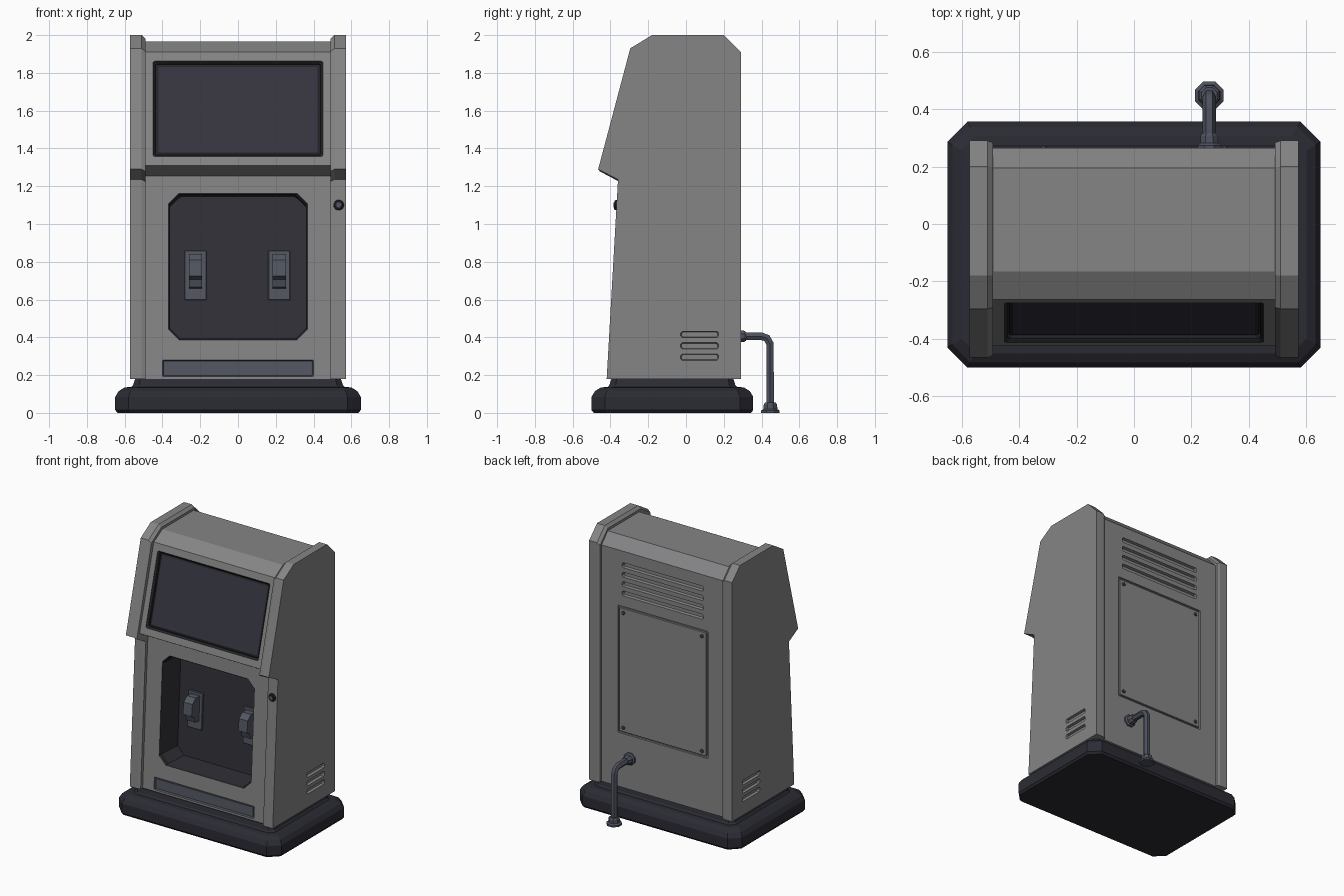
import bpy, bmesh, math
from mathutils import Matrix, Vector

old = bpy.data.objects.get("Cube")
if old:
    bpy.data.objects.remove(old, do_unlink=True)


def material(name, r, g, b):
    m = bpy.data.materials.new(name)
    m.use_nodes = True
    m.diffuse_color = (r, g, b, 1)
    m.node_tree.nodes["Principled BSDF"].inputs["Base Color"].default_value = (r, g, b, 1)
    return m


GREY = material("cabinet grey", 0.235, 0.235, 0.24)
DARK = material("plinth charcoal", 0.024, 0.024, 0.034)
TRIM = material("black trim", 0.018, 0.018, 0.022)
CAVITY = material("recess charcoal", 0.031, 0.031, 0.04)
GLASS = material("screen glass", 0.036, 0.035, 0.05)
SLATE = material("slate metal", 0.085, 0.095, 0.12)
PIPE = material("pipe metal", 0.075, 0.083, 0.11)


def loft(name, rings, mats, matrix=Matrix(), rule=None):
    """Skin equal rings of points; rule(band) picks a material, caps are 'start' and 'end'."""
    rule = rule or (lambda band: 0)
    bm = bmesh.new()
    loops = [[bm.verts.new(matrix @ Vector(p)) for p in ring] for ring in rings]
    bm.faces.new(loops[0][::-1]).material_index = rule("start")
    bm.faces.new(loops[-1]).material_index = rule("end")
    for band, (a, b) in enumerate(zip(loops, loops[1:])):
        for i in range(len(a)):
            j = (i + 1) % len(a)
            bm.faces.new((a[i], a[j], b[j], b[i])).material_index = rule(band)
    bmesh.ops.recalc_face_normals(bm, faces=bm.faces)
    me = bpy.data.meshes.new(name)
    bm.to_mesh(me)
    bm.free()
    for m in mats:
        me.materials.append(m)
    ob = bpy.data.objects.new(name, me)
    bpy.context.collection.objects.link(ob)
    return ob


def frame(origin, u, v):
    """Local axes on a surface: u across, v up, n outward."""
    u, v = Vector(u).normalized(), Vector(v).normalized()
    return Matrix.Translation(origin) @ Matrix((u, v, u.cross(v))).transposed().to_4x4()


def octagon(cx, cy, w, h, c, z):
    """Rectangle with chamfered corners; w and h are half sizes."""
    pts = [(w, c - h), (w, h - c), (w - c, h), (c - w, h),
           (-w, h - c), (-w, c - h), (c - w, -h), (w - c, -h)]
    return [(cx + x, cy + y, z) for x, y in pts]


def recess(cx, cy, w, h, c, lip, depth, mats, matrix, floor=None):
    """Cutter with a sloped lip, then straight walls down to the floor."""
    floor = floor or depth
    rings = [octagon(cx, cy, w + lip, h + lip, c, depth),
             octagon(cx, cy, w - lip, h - lip, c, -depth)]
    if floor > depth:
        rings.append(octagon(cx, cy, w - lip, h - lip, c, -floor))
    last = len(mats) - 1
    return loft("cutter", rings, mats, matrix,
                lambda band: 0 if band in (0, "start") else last)


def carve(ob, cutters):
    for cutter in cutters:
        mod = ob.modifiers.new("cut", "BOOLEAN")
        mod.operation = "DIFFERENCE"
        mod.solver = "EXACT"
        mod.material_mode = "TRANSFER"
        mod.object = cutter
        bpy.ops.object.select_all(action="DESELECT")
        bpy.context.view_layer.objects.active = ob
        ob.select_set(True)
        bpy.ops.object.modifier_apply(modifier=mod.name)
        bpy.data.objects.remove(cutter, do_unlink=True)


def disc(name, steps, mat, matrix, sides=12):
    """Turned part from (height, radius) steps."""
    turn = [2 * math.pi * (i + 0.5) / sides for i in range(sides)]
    return loft(name, [[(r * math.cos(a), r * math.sin(a), z) for a in turn] for z, r in steps],
                [mat], matrix)


# Plinth with a stepped neck
steps = [(0, 0.012), (0.015, 0), (0.085, 0), (0.115, 0.018), (0.135, 0.05),
         (0.137, 0.085), (0.148, 0.095), (0.18, 0.105)]
loft("plinth", [octagon(0, -0.072, 0.65 - s, 0.428 - s, 0.07 - s * 0.4, z) for z, s in steps], [DARK])

# Surface frames
low, ledge = Vector((0, -0.39, 0.18)), Vector((0, -0.33, 1.255))
chin, brow = Vector((0, -0.425, 1.31)), Vector((0, -0.262, 1.91))
front = frame(low, (1, 0, 0), ledge - low)
sloped = frame((chin + brow) / 2, (1, 0, 0), brow - chin)
back = frame((0, 0.265, 0), (-1, 0, 0), (0, 0, 1))

# Cabinet body between the side panels
outline = [p.yz for p in (low, ledge, chin, brow)]
outline += [(-0.165, 1.965), (0.195, 1.965), (0.265, 1.89), (0.265, 0.18)]
body = loft("cabinet_body", [[(x, y, z) for y, z in outline] for x in (-0.5, 0.5)], [GREY])
cuts = [recess(0, 0, 0.45, 0.262, 0.008, 0.012, 0.012, [TRIM, TRIM], sloped, 0.03),
        recess(0, 0.595, 0.368, 0.388, 0.055, 0.008, 0.012, [TRIM, CAVITY], front, 0.2),
        recess(0, 0.057, 0.4, 0.044, 0.004, 0.006, 0.012, [PIPE], front),
        recess(0, 1.03, 0.36, 0.46, 0.005, 0.001, 0.012, [GREY], back)]
cuts += [recess(0, 1.585 + 0.068 * i, 0.325, 0.018, 0.008, 0.004, 0.02, [GREY], back)
         for i in range(4)]
carve(body, cuts)

# Screen with its inner bezel
loft("screen", [octagon(0, 0, w, h, 0.006, n) for w, h, n in
                ((0.435, 0.248, -0.032), (0.435, 0.248, -0.024), (0.422, 0.235, -0.02))],
     [TRIM, GLASS], sloped, lambda band: 1 if band == "end" else 0)

# Coin tray plate
loft("tray_plate", [octagon(0, 0.057, 0.386, 0.033, 0.004, n) for n in (-0.014, -0.006)],
     [SLATE], front)

# Rear service hatch with corner bolts
loft("rear_hatch", [octagon(0, 1.03, w, w + 0.1, 0.005, n) for w, n in
                    ((0.348, -0.014), (0.348, -0.003), (0.345, 0))], [GREY], back)
for sx in (-1, 1):
    for sz in (-1, 1):
        disc("hatch_bolt", [(-0.002, 0.013), (0.005, 0.013), (0.008, 0.009)], PIPE,
             back @ Matrix.Translation((sx * 0.315, 1.03 + sz * 0.415, 0)), 8)

# Side panels with vents
side = [(-0.42, 0.18), (-0.36, 1.235), (-0.465, 1.29), (-0.295, 1.93),
        (-0.18, 2.0), (0.2, 2.0), (0.29, 1.91), (0.29, 0.18)]
for s, label in ((1, "left"), (-1, "right")):
    rings = []
    for x, k in ((0.49, 0.98), (0.51, 1), (0.572, 1)):
        rings.append([(s * x, -0.07 + (y + 0.07) * k, 0.18 + (z - 0.18) * (k + 1) / 2)
                      for y, z in side])
    panel = loft(label + "_side_panel", rings, [GREY])
    face = frame((s * 0.572, 0, 0), (0, s, 0), (0, 0, 1))
    carve(panel, [recess(s * 0.072, 0.295 + 0.06 * i, 0.1, 0.017, 0.008, 0.004, 0.018,
                         [GREY], face) for i in range(3)])

# Levers on the back wall of the recess
grip = [(-0.195, 0.67), (-0.14, 0.67), (-0.105, 0.635), (-0.1, 0.55), (-0.13, 0.535),
        (-0.145, 0.495), (-0.195, 0.49)]
for x in (-0.225, 0.218):
    loft("lever_plate", [octagon(x, 0.56, w, w + 0.073, 0.003, n) for w, n in
                         ((0.058, -0.202), (0.058, -0.192), (0.055, -0.188))], [SLATE], front)
    loft("lever", [[(x + dx, v, n) for n, v in grip] for dx in (-0.035, 0.035)],
         [SLATE], front)

# Lock on the left panel edge
lock = frame((0.533, -0.366, 1.1), (1, 0, 0), ledge - low)
disc("lock_ring", [(-0.01, 0.028), (0.008, 0.028), (0.014, 0.022)], TRIM, lock)
disc("lock_core", [(0, 0.013), (0.018, 0.013)], SLATE, lock)

# Drain pipe with wall and floor flanges
curve = bpy.data.curves.new("drain_pipe", "CURVE")
curve.dimensions = "3D"
curve.bevel_depth = 0.023
curve.bevel_resolution = 1
spline = curve.splines.new("POLY")
path = [(0.26, 0.405), (0.4, 0.405), (0.428, 0.396), (0.445, 0.365), (0.445, 0.005)]
spline.points.add(len(path) - 1)
for point, (y, z) in zip(spline.points, path):
    point.co = (0.262, y, z, 1)
pipe = bpy.data.objects.new("drain_pipe", curve)
bpy.context.collection.objects.link(pipe)
curve.materials.append(PIPE)
flange = [(0, 0.053), (0.012, 0.053), (0.02, 0.04), (0.045, 0.038), (0.055, 0.03)]
disc("floor_flange", flange, PIPE, Matrix.Translation((0.262, 0.447, 0)), 8)
wall = frame((0.262, 0.262, 0.405), (-1, 0, 0), (0, 0, 1))
disc("wall_flange", [(z, r * 0.85) for z, r in flange], PIPE, wall, 8)

# Crisp edges, smooth pipe
bpy.ops.object.select_all(action="DESELECT")
pipe.select_set(True)
bpy.context.view_layer.objects.active = pipe
bpy.ops.object.convert(target="MESH")
bpy.ops.object.shade_smooth_by_angle(angle=math.radians(50))
